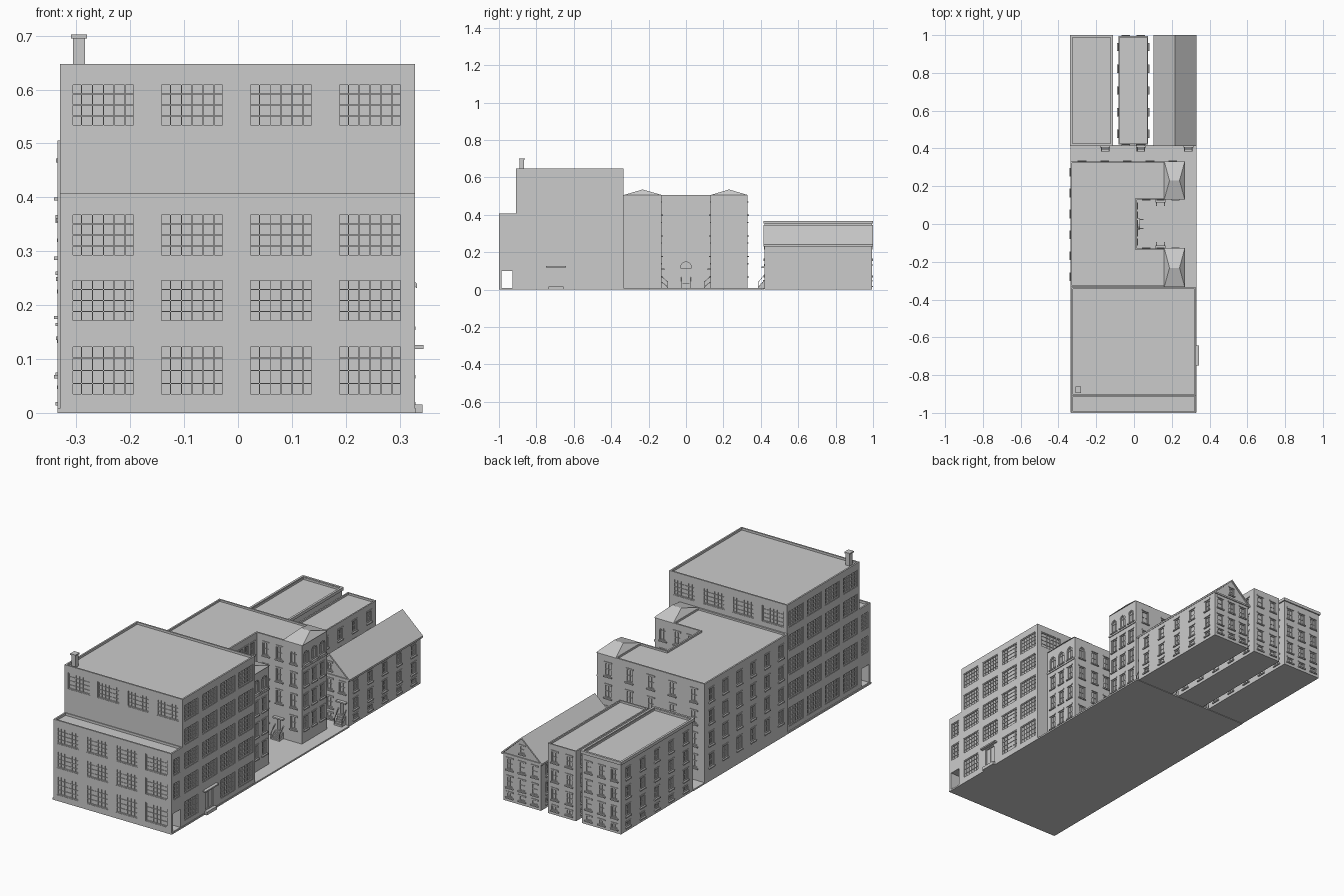
import bpy, bmesh, math
from mathutils import Vector
from collections import defaultdict

if "Cube" in bpy.data.objects:
    bpy.data.objects.remove(bpy.data.objects["Cube"])

parts = defaultdict(bmesh.new)      # visible parts
cuts = defaultdict(bmesh.new)       # recesses, keyed by wall name


def place(side, p, u, d, z):
    """Point on a facade: u along wall, d outward from plane p, z up."""
    return Vector({'F': (u, p - d, z), 'B': (u, p + d, z),
                   'R': (p + d, u, z), 'L': (p - d, u, z)}[side])


def prism(bm, base, shift):
    a = [bm.verts.new(v) for v in base]
    b = [bm.verts.new(v + shift) for v in base]
    bm.faces.new(a)
    bm.faces.new(b[::-1])
    for i in range(len(a)):
        j = (i + 1) % len(a)
        bm.faces.new((a[i], b[i], b[j], a[j]))


def slab(bm, side, p, prof, d0, d1):
    base = [place(side, p, u, d0, z) for u, z in prof]
    prism(bm, base, place(side, p, 0, d1, 0) - place(side, p, 0, d0, 0))


def bar(bm, side, p, u0, u1, d0, d1, z0, z1):
    slab(bm, side, p, [(u0, z0), (u1, z0), (u1, z1), (u0, z1)], d0, d1)


def box(bm, x0, x1, y0, y1, z0, z1):
    bar(bm, 'F', 0, x0, x1, -y0, -y1, z0, z1)


def ring(bm, x0, x1, y0, y1, z0, z1, out, inn):
    """Rectangular band around a building, used for cornices."""
    box(bm, x0 - out, x1 + out, y0 - out, y0 + inn, z0, z1)
    box(bm, x0 - out, x1 + out, y1 - inn, y1 + out, z0, z1)
    box(bm, x0 - out, x0 + inn, y0 + inn, y1 - inn, z0, z1)
    box(bm, x1 - inn, x1 + out, y0 + inn, y1 - inn, z0, z1)


def arc(u, z, r, n=10):
    return [(u + r * math.cos(math.pi * i / n), z + r * math.sin(math.pi * i / n)) for i in range(n + 1)]


def window(wall, side, p, u, z0, w, h, nx=2, nz=2, sill=True, arch=False, t=0.004, depth=0.007):
    u0, u1, z1 = u - w / 2, u + w / 2, z0 + h
    zs = z1 - w / 2 if arch else z1
    prof = [(u0, z0), (u1, z0)] + (arc(u, zs, w / 2) if arch else [(u1, z1), (u0, z1)])
    slab(cuts[wall], side, p, prof, -depth, 0.01)
    f = parts[wall + '_window_frames']
    d0, d1 = -depth, -depth + 0.005
    bar(f, side, p, u0, u0 + t, d0, d1, z0, zs)
    bar(f, side, p, u1 - t, u1, d0, d1, z0, zs)
    bar(f, side, p, u0 + t, u1 - t, d0, d1, z0, z0 + t)
    if arch:
        a, b = arc(u, zs, w / 2), arc(u, zs, w / 2 - t)
        for i in range(len(a) - 1):
            slab(f, side, p, [a[i], a[i + 1], b[i + 1], b[i]], d0, d1)
    else:
        bar(f, side, p, u0 + t, u1 - t, d0, d1, z1 - t, z1)
    for i in range(1, nx):
        c = u0 + w * i / nx
        bar(f, side, p, c - .0009, c + .0009, d0, d1 - .002, z0 + t, z1 - t)
    for i in range(1, nz):
        c = z0 + (zs - z0) * i / (nz - (1 if arch else 0))
        bar(f, side, p, u0 + t, u1 - t, d0, d1 - .002, c - .0009, c + .0009)
    if sill:
        s = parts[wall + '_sills_and_lintels']
        bar(s, side, p, u0 - .004, u1 + .004, -.001, .006, z0 - .006, z0)
        if not arch:
            bar(s, side, p, u0 - .003, u1 + .003, -.001, .003, z1, z1 + .007)


def spread(a, b, n):
    return [a + (b - a) * (i + .5) / n for i in range(n)]


def stairs(name, side, p, u, w, top, n=5, run=.007):
    bm = parts[name]
    for i in range(n):
        bar(bm, side, p, u - w / 2, u + w / 2, i * run, (i + 1) * run, .004, .008 + (top - .008) * (n - i) / n)
    for s in (-1, 1):                       # sloping handrails and posts
        c = u + s * w / 2
        rail = [(0, top + .028), (n * run, .036), (n * run, .040), (0, top + .032)]
        prism(bm, [place(side, p, c - .0015, d, z) for d, z in rail],
              place(side, p, .003, 0, 0) - place(side, p, 0, 0, 0))
        bar(bm, side, p, c - .0015, c + .0015, n * run - .003, n * run, .004, .04)


def door(wall, side, p, u, z, w=.034, h=.062):
    window(wall, side, p, u, z, w, h, 2, 1, sill=False)
    bar(parts[wall + '_door_canopies'], side, p, u - w * .8, u + w * .8, -.001, .016, z + h + .003, z + h + .01)


# ground plate
box(parts['ground_plate'], -.335, .33, -.999, .417, 0, .008)

# factory: tall block, lower front block, chimney
FY, BY = -.91, -.335
box(parts['factory'], -.33, .328, FY, BY, .004, .647)
box(cuts['factory'], -.322, .32, FY + .008, BY - .008, .636, .66)
box(parts['factory_front'], -.33, .328, -1, FY, .004, .407)
box(cuts['factory_front'], -.322, .32, -.992, FY - .004, .395, .42)
box(cuts['factory_front'], -.35, .35, -.987, -.928, .0095, .10)      # passage
box(parts['chimney'], -.306, -.284, -.89, -.865, .63, .70)
box(parts['chimney'], -.310, -.280, -.894, -.861, .695, .702)
rows = [(.031, .095), (.167, .083), (.289, .082), (.41, .082), (.53, .082)]
for x in (-.25, -.085, .08, .245):
    for z, h in rows[:3]:
        window('factory_front', 'F', -1, x, z, .121, h, 6, 4, False)
    for side, y in (('F', FY), ('B', BY)):
        window('factory', side, y, x, *(.53, .121, .082), 6, 4, False)
for side, p in (('R', .328), ('L', -.33)):
    for z, h in rows[1:3]:
        window('factory_front', side, p, -.956, z, .055, h, 3, 4, False)
    for i, y in enumerate(spread(FY, BY, 4)):
        for k, (z, h) in enumerate(rows):
            if not (side == 'R' and i == 1 and k == 0):
                window('factory', side, p, y, z, .114, h, 6, 4, False)
door('factory', 'R', .328, -.695, .016, .066, .1)
bar(parts['factory_door_step'], 'R', .328, -.735, -.655, 0, .014, 0, .016)

# apartment block: C-shaped plan with two wings around a courtyard
TOP = .505
plan = [(-.335, -.334), (.265, -.334), (.265, -.13), (.015, -.13), (.015, .13), (.265, .13), (.265, .33), (-.335, .33)]
well = [(-.327, -.326), (.158, -.326), (.158, -.138), (.007, -.138), (.007, .138), (.158, .138), (.158, .322), (-.327, .322)]
prism(parts['apartments'], [Vector((x, y, .004)) for x, y in plan], Vector((0, 0, TOP - .004)))
prism(cuts['apartments'], [Vector((x, y, TOP - .009)) for x, y in well], Vector((0, 0, .03)))
levels = (.07, .18, .29, .40)
for s, y0, y1 in ((-1, -.334, -.13), (1, .13, .33)):
    bm = parts['wing_hip_roofs']
    mid = (y0 + y1) / 2
    low = [bm.verts.new((x, y, TOP)) for x, y in ((.16, y0), (.269, y0), (.269, y1 + .002), (.16, y1 + .002))]
    a, b = bm.verts.new((.188, mid, .535)), bm.verts.new((.241, mid, .535))
    for f in ((low[0], low[1], b, a), (low[1], low[2], b), (low[2], low[3], a, b), (low[3], low[0], a), low[::-1]):
        bm.faces.new(f)
    for z in levels:                        # wing ends and courtyard flanks
        for y in (mid - .064, mid, mid + .064):
            window('apartments', 'R', .265, y, z, .042 if z > .35 else .036, .068, 2, 2, arch=z > .35)
        side, p = ('B', -.13) if s < 0 else ('F', .13)
        for x in (.065, .14, .22):
            if not (z < .1 and x == .14):
                window('apartments', side, p, x, z, .036, .065, 2, 2, arch=z > .35 and x > .2)
    door('apartments', side, p, .14, .04)
    stairs('courtyard_stairs', side, p, .14, .046, .04)
    bar(parts['wing_belt_courses'], 'R', .265, y0, y1, -.001, .004, .384, .392)
for z in levels:
    for y in (-.095, -.048, .048, .095):
        window('apartments', 'R', .015, y, z, .03, .065)
    if z > .1:
        window('apartments', 'R', .015, 0, z, .034, .065)
    for y in spread(-.334, .33, 6):
        window('apartments', 'L', -.335, y, z, .038, .065)
    for x in spread(-.335, .265, 5):
        window('apartments', 'B', .33, x, z, .038, .065)
door('apartments', 'R', .015, 0, .035, .038, .075)
slab(parts['main_entrance_arch'], 'R', .015, arc(0, .12, .03), -.001, .018)
stairs('courtyard_stairs', 'R', .015, 0, .05, .035)

# two flat-roofed row houses
HY0, HY1 = .42, .994
for name, x0, x1, top, nc, dx in (('corner_house', -.333, -.117, .363, 3, -.153), ('middle_house', -.083, .075, .352, 2, .037)):
    box(parts[name], x0, x1, HY0, HY1, 0, top)
    box(cuts[name], x0 + .007, x1 - .007, HY0 + .007, HY1 - .007, top - .01, top + .02)
    if nc == 3:
        ring(parts[name + '_cornice'], x0, x1, HY0, HY1, .352, .367, .006, .005)
    for z, h in ((.02, .024), (.075, .055), (.167, .055), (.262, .055)):
        for side, p in (('L', x0), ('R', x1)):
            for y in spread(HY0, HY1, 5):
                window(name, side, p, y, z, .036, h, 2, 2 if h > .03 else 1)
        for side, p in (('F', HY0), ('B', HY1)):
            for x in [x0 + (x1 - x0) * (i + .5) / nc for i in range(nc)]:
                if not (side == 'F' and z < .1 and abs(x - dx) < .045):
                    window(name, side, p, x, z, .036, h, 2, 2 if h > .03 else 1)
    door(name, 'F', HY0, dx, .05)
    stairs('house_stairs', 'F', HY0, dx, .042, .05)

# gabled house with overhanging roof
gx, g0, g1 = .218, .113, .323
slab(parts['gabled_house'], 'F', HY0, [(g0, 0), (g1, 0), (g1, .238), (gx, .335), (g0, .238)], 0, HY0 - HY1)
roof = [(g0 - .009, .231), (gx, .335), (g1 + .009, .231), (g1 + .009, .24), (gx, .344), (g0 - .009, .24)]
slab(parts['gabled_house_roof'], 'F', HY0 - .006, roof, 0, HY0 - HY1 - .012)
for p, side in ((HY0, 'F'), (HY1, 'B')):     # pediment moulding and attic window
    bar(parts['gable_mouldings'], side, p, g0 - .004, g1 + .004, -.001, .005, .232, .24)
    window('gabled_house', side, p, gx, .258, .03, .04)
for z, h in ((.02, .024), (.07, .055), (.16, .055)):
    for side, p in (('L', g0), ('R', g1)):
        for y in spread(HY0, HY1, 5):
            window('gabled_house', side, p, y, z, .036, h, 2, 2 if h > .03 else 1)
    for side, p in (('F', HY0), ('B', HY1)):
        for x in spread(g0, g1, 3):
            if not (side == 'F' and z < .1 and x > .26):
                window('gabled_house', side, p, x, z, .036, h, 2, 2 if h > .03 else 1)
door('gabled_house', 'F', HY0, .288, .05)
stairs('house_stairs', 'F', HY0, .288, .042, .05)


def finish(name, bm):
    bmesh.ops.recalc_face_normals(bm, faces=bm.faces)
    me = bpy.data.meshes.new(name)
    bm.to_mesh(me)
    bm.free()
    ob = bpy.data.objects.new(name, me)
    bpy.context.collection.objects.link(ob)
    return ob


# make objects and carve the recesses
objs = {n: finish(n, bm) for n, bm in parts.items()}
for n, bm in cuts.items():
    cutter = finish(n + '_cutter', bm)
    cutter.hide_render = True
    mod = objs[n].modifiers.new('recesses', 'BOOLEAN')
    mod.operation, mod.solver, mod.object = 'DIFFERENCE', 'EXACT', cutter
    deps = bpy.context.evaluated_depsgraph_get()
    carved = bpy.data.meshes.new_from_object(objs[n].evaluated_get(deps))
    objs[n].modifiers.clear()
    objs[n].data = carved
    bpy.data.objects.remove(cutter)
